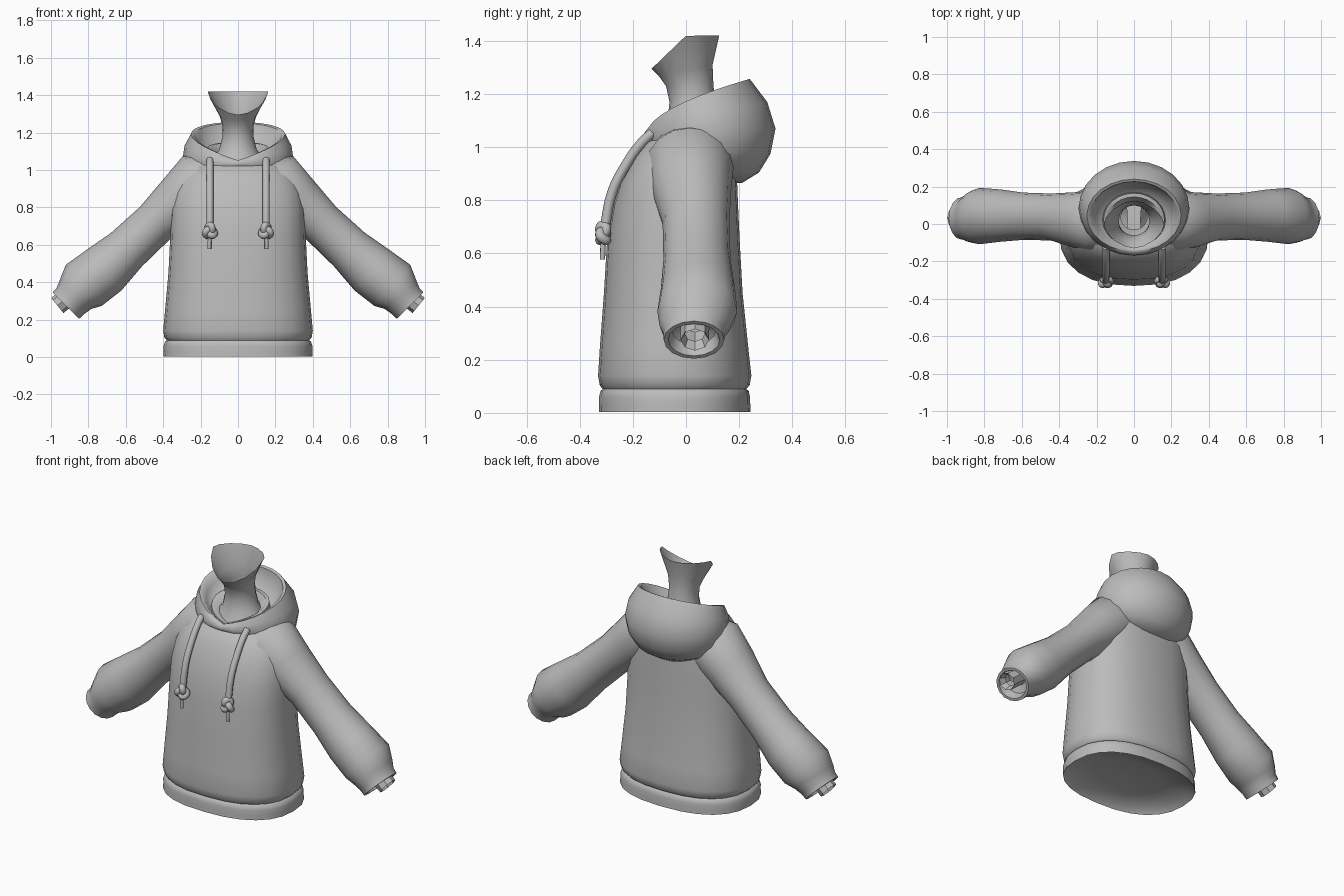
import bpy, math
from mathutils import Vector

old = bpy.data.objects.get("Cube")
if old:
    bpy.data.objects.remove(old, do_unlink=True)

grey = bpy.data.materials.new("plain grey cloth")
grey.use_nodes = True
grey.diffuse_color = (0.5, 0.5, 0.5, 1)
grey.node_tree.nodes["Principled BSDF"].inputs["Base Color"].default_value = (0.5, 0.5, 0.5, 1)


def finish(obj, mirror=False, angle=50):
    """Material, mirroring and shading shared by every part."""
    obj.data.materials.append(grey)
    if mirror:
        obj.modifiers.new("mirror", "MIRROR").use_clip = False
    bpy.ops.object.select_all(action="DESELECT")
    obj.select_set(True)
    bpy.context.view_layer.objects.active = obj
    bpy.ops.object.shade_smooth_by_angle(angle=math.radians(angle))
    return obj


def loft(name, rings, **options):
    """Skin a list of equal-sized closed rings, leaving both ends open."""
    n = len(rings[0])
    verts = [p for ring in rings for p in ring]
    faces = [(i * n + j, i * n + (j + 1) % n, (i + 1) * n + (j + 1) % n, (i + 1) * n + j)
             for i in range(len(rings) - 1) for j in range(n)]
    mesh = bpy.data.meshes.new(name)
    mesh.from_pydata(verts, [], faces)
    obj = bpy.data.objects.new(name, mesh)
    bpy.context.collection.objects.link(obj)
    return finish(obj, **options)


def spow(v, e):
    return math.copysign(abs(v) ** e, v)


def slant_ring(front_y, front_z, back_y, back_z, half, n=24, square=2.0, bow=1.0):
    """Rounded ring running from a front point to a back point."""
    ring = []
    for k in range(n):
        a = 2 * math.pi * k / n
        t = (spow(math.sin(a), 2 / square) + 1) / 2
        ring.append(Vector((half * spow(math.cos(a), 2 / square),
                            front_y + (back_y - front_y) * t,
                            front_z + (back_z - front_z) * t ** bow)))
    return ring


def limb_rings(stations, n):
    """Rings across a path; station = x, z, half height, front y, back y."""
    rings = []
    for i, (x, z, half, front, back) in enumerate(stations):
        a, b = stations[max(i - 1, 0)], stations[min(i + 1, len(stations) - 1)]
        along = Vector((b[0] - a[0], 0, b[1] - a[1])).normalized()
        up = along.cross(Vector((0, 1, 0)))
        ring = []
        for k in range(n):
            t = 2 * math.pi * k / n
            y = (front + back) / 2 + (back - front) / 2 * math.cos(t)
            ring.append(Vector((x, y, z)) + up * half * math.sin(t))
        rings.append(ring)
    return rings


def tube(name, points, radius, closed=False):
    """Round cord through the points, mirrored to the other side."""
    curve = bpy.data.curves.new(name, "CURVE")
    curve.dimensions = "3D"
    curve.bevel_depth = radius
    curve.bevel_resolution = 2
    curve.use_fill_caps = True
    curve.resolution_u = 4
    spline = curve.splines.new("BEZIER")
    spline.bezier_points.add(len(points) - 1)
    spline.use_cyclic_u = closed
    for bp, p in zip(spline.bezier_points, points):
        bp.co = p
        bp.handle_left_type = bp.handle_right_type = "AUTO"
    temp = bpy.data.objects.new(name, curve)
    bpy.context.collection.objects.link(temp)
    bpy.context.view_layer.update()
    mesh = bpy.data.meshes.new_from_object(temp.evaluated_get(bpy.context.evaluated_depsgraph_get()))
    bpy.data.objects.remove(temp)
    mesh.materials.clear()
    obj = bpy.data.objects.new(name, mesh)
    bpy.context.collection.objects.link(obj)
    return finish(obj, mirror=True)


# Torso: height, half width, front y, back y
torso = [(0.088, 0.378, -0.313, 0.226), (0.105, 0.394, -0.325, 0.24), (0.14, 0.4, -0.331, 0.246),
         (0.25, 0.39, -0.324, 0.234), (0.45, 0.372, -0.309, 0.213), (0.65, 0.362, -0.297, 0.202),
         (0.78, 0.36, -0.276, 0.196), (0.88, 0.346, -0.245, 0.192), (0.96, 0.315, -0.206, 0.187),
         (1.02, 0.265, -0.162, 0.175), (1.04, 0.19, -0.12, 0.14)]
loft("torso", [slant_ring(f, z, b, z, w, square=2.4) for z, w, f, b in torso])

# Hem band with a hollowed underside
hem = [(0.06, 0.001, -0.041, -0.04), (0.055, 0.2, -0.19, 0.1), (0.035, 0.36, -0.3, 0.21),
       (0.003, 0.398, -0.328, 0.243), (0.03, 0.397, -0.327, 0.242), (0.06, 0.397, -0.327, 0.241),
       (0.083, 0.39, -0.322, 0.236), (0.092, 0.375, -0.31, 0.224)]
loft("hem_band", [slant_ring(f, z, b, z, w, square=2.4) for z, w, f, b in hem])

# Sleeves with a gathered cuff that folds inward
sleeve = [(0.08, 1.0, 0.1, -0.12, 0.16), (0.2, 0.935, 0.168, -0.15, 0.18),
          (0.31, 0.838, 0.142, -0.13, 0.17), (0.445, 0.715, 0.118, -0.088, 0.163),
          (0.595, 0.575, 0.122, -0.085, 0.168), (0.715, 0.465, 0.143, -0.095, 0.185),
          (0.825, 0.383, 0.146, -0.108, 0.193), (0.87, 0.33, 0.113, -0.1, 0.168),
          (0.895, 0.3, 0.102, -0.085, 0.147), (0.92, 0.275, 0.1, -0.084, 0.144)]
rings = limb_rings(sleeve, 16)
rim = rings[-1]
middle = sum(rim, Vector()) / len(rim)
for scale, depth in ((0.85, 0.0), (0.72, 0.05), (0.3, 0.07)):
    inward = Vector((-0.73, 0, 0.68)) * depth
    rings.append([middle + (p - middle) * scale + inward for p in rim])
loft("sleeve", rings, mirror=True)

# Wrist stubs
wrist = [(0.88, 0.345, 0.052, -0.02, 0.088), (0.966, 0.275, 0.052, -0.02, 0.087)]
rings = limb_rings(wrist, 8)
tip = rings[-1]
middle = sum(tip, Vector()) / len(tip)
rings.append([middle + (p - middle) * 0.7 - Vector((0.03, 0, -0.023)) for p in tip])
loft("wrist", rings, mirror=True, angle=20)

# Hood: front y, front z, back y, back z, half width; outside up, then inside down
hood = [(-0.04, 1.0, 0.15, 0.865, 0.08), (-0.11, 1.005, 0.21, 0.865, 0.19),
        (-0.145, 1.01, 0.275, 0.905, 0.255), (-0.162, 1.02, 0.318, 0.975, 0.285),
        (-0.168, 1.035, 0.337, 1.07, 0.296), (-0.162, 1.045, 0.306, 1.17, 0.286),
        (-0.148, 1.052, 0.24, 1.257, 0.252), (-0.134, 1.05, 0.227, 1.25, 0.234),
        (-0.12, 1.038, 0.225, 1.2, 0.215), (-0.095, 1.035, 0.18, 1.125, 0.175),
        (-0.03, 1.04, 0.1, 1.08, 0.07)]
loft("hood", [slant_ring(*r, bow=0.55) for r in hood])

# Neckline fold inside the hood
collar = [(-0.13, 1.02, 0.17, 1.11, 0.17), (-0.118, 1.042, 0.165, 1.15, 0.163),
          (-0.095, 1.042, 0.145, 1.15, 0.143), (-0.06, 1.03, 0.12, 1.1, 0.1)]
loft("inner_collar", [slant_ring(*r, bow=0.5) for r in collar])

# Neck flaring to an open jawline that dips at the front
neck = [(-0.1, 1.04, 0.14, 1.07, 0.14), (-0.07, 1.1, 0.12, 1.12, 0.1),
        (-0.062, 1.17, 0.108, 1.18, 0.084), (-0.075, 1.23, 0.103, 1.24, 0.082),
        (-0.1, 1.265, 0.1, 1.31, 0.098)]
rings = [slant_ring(*r, n=16) for r in neck]
jaw = slant_ring(-0.13, 1.42, 0.125, 1.42, 0.162, n=16, square=1.7)
for p in jaw:
    p.z -= max(0, -p.y) / 0.13 * 0.125
rings.append(jaw)
loft("neck", rings)

# Drawstrings, knots and loose ends
tube("drawstring", [(0.15, -0.125, 1.055), (0.15, -0.168, 1.015), (0.15, -0.225, 0.935),
                    (0.15, -0.278, 0.83), (0.15, -0.305, 0.7)], 0.019)
knot = []
for k in range(18):
    a = 2 * math.pi * k / 18
    knot.append((0.15 + 0.0085 * (math.sin(a) + 2 * math.sin(2 * a)),
                 -0.312 - 0.012 * math.sin(3 * a),
                 0.672 - 0.011 * (math.cos(a) - 2 * math.cos(2 * a))))
tube("knot", knot, 0.019, closed=True)
tube("string_end", [(0.15, -0.31, 0.66), (0.152, -0.313, 0.62), (0.152, -0.314, 0.577)], 0.01)
